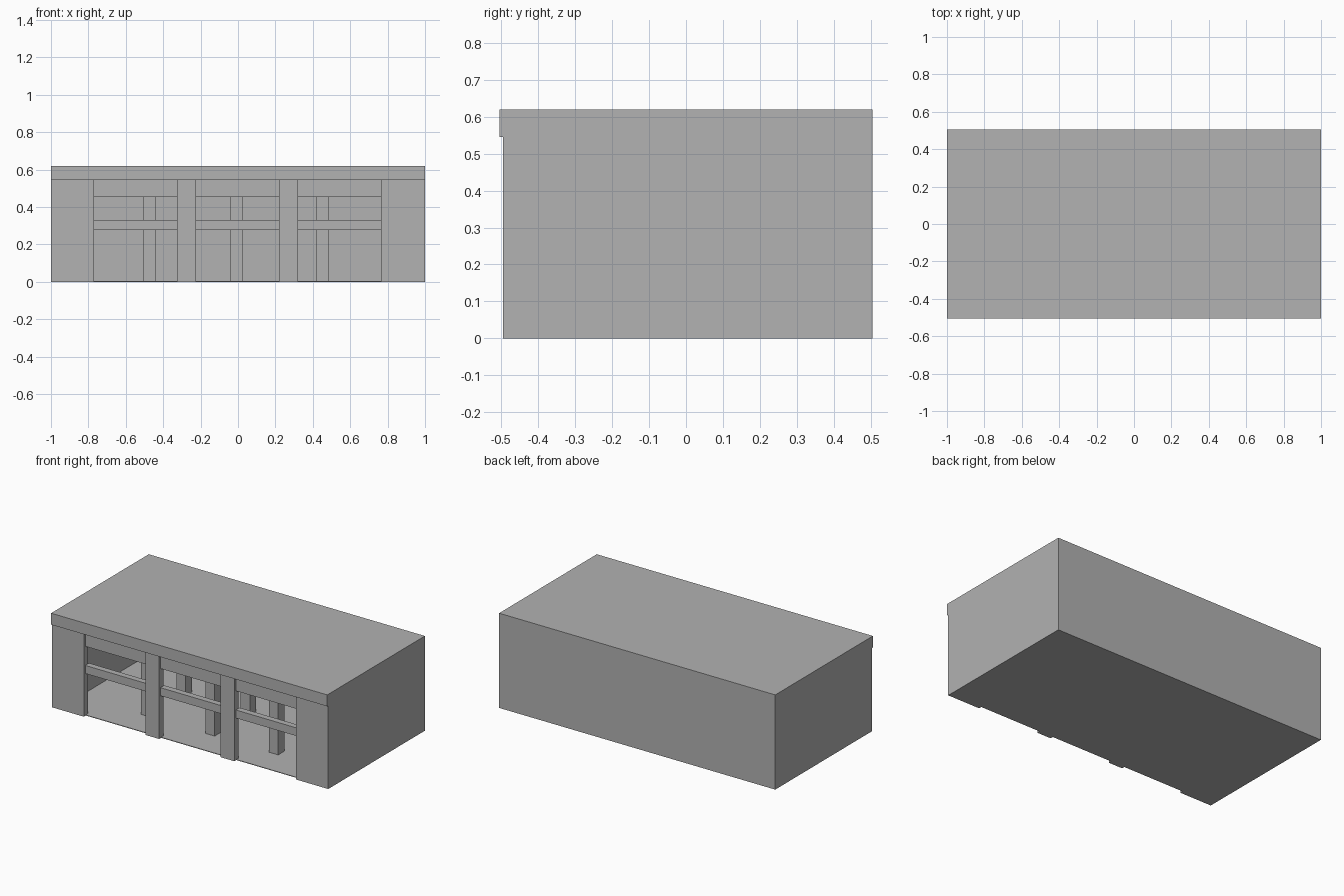
import bpy
import bmesh

if "Cube" in bpy.data.objects:
    bpy.data.objects.remove(bpy.data.objects["Cube"], do_unlink=True)

grey = bpy.data.materials.new("concrete_grey")
grey.use_nodes = True
grey.diffuse_color = (0.445, 0.445, 0.445, 1)
grey.node_tree.nodes["Principled BSDF"].inputs["Base Color"].default_value = grey.diffuse_color


def box(name, x, y, z, open_sides=()):
    """Box from (min, max) spans; faces whose normal is in open_sides are removed."""
    bm = bmesh.new()
    bmesh.ops.create_cube(bm, size=1)
    bm.normal_update()
    gone = [f for f in bm.faces if tuple(round(c) for c in f.normal) in open_sides]
    bmesh.ops.delete(bm, geom=gone, context='FACES')
    for v in bm.verts:
        v.co = [lo + (c + 0.5) * (hi - lo) for c, (lo, hi) in zip(v.co, (x, y, z))]
    mesh = bpy.data.meshes.new(name)
    bm.to_mesh(mesh)
    bm.free()
    mesh.materials.append(grey)
    obj = bpy.data.objects.new(name, mesh)
    bpy.context.collection.objects.link(obj)
    return obj


FRONT, BACK, INNER = -0.495, 0.505, -0.45
TOP, LIP, HEADER = 0.62, 0.545, 0.455

# Side walls, back wall and roof as one hollow shell
shell = box("wall_and_roof_shell", (-1, 1), (INNER, BACK), (0, TOP),
            open_sides=((0, -1, 0), (0, 0, -1)))
solid = shell.modifiers.new("wall_thickness", 'SOLIDIFY')
solid.thickness = 0.05
solid.offset = -1
solid.use_even_offset = True

# Thin floor, set back a little from the front
box("floor", (-0.95, 0.95), (-0.475, 0.455), (0, 0.004))

# Front fascia overhanging the piers
box("front_fascia", (-1, 1), (-0.505, INNER), (LIP, TOP))

# Corner piers and the two middle pillars
uprights = [("right_pier", -1, -0.77), ("right_pillar", -0.325, -0.225),
            ("left_pillar", 0.22, 0.32), ("left_pier", 0.765, 1)]
for name, x0, x1 in uprights:
    box(name, (x0, x1), (FRONT, INNER), (0, LIP))

# Header and rail across each bay
bays = zip(("right", "middle", "left"), uprights, uprights[1:])
for side, a, b in bays:
    span = (a[2], b[1])
    box(side + "_header", span, (-0.48, INNER), (HEADER, LIP))
    box(side + "_rail", span, (-0.48, -0.44), (0.277, 0.33))

# Two rows of inner columns
for row, y in (("front", -0.28), ("rear", 0.085)):
    for side, x in (("right", -0.505), ("middle", -0.04), ("left", 0.42)):
        box(f"{row}_{side}_column", (x, x + 0.067), (y, y + 0.065), (0.002, 0.572))
